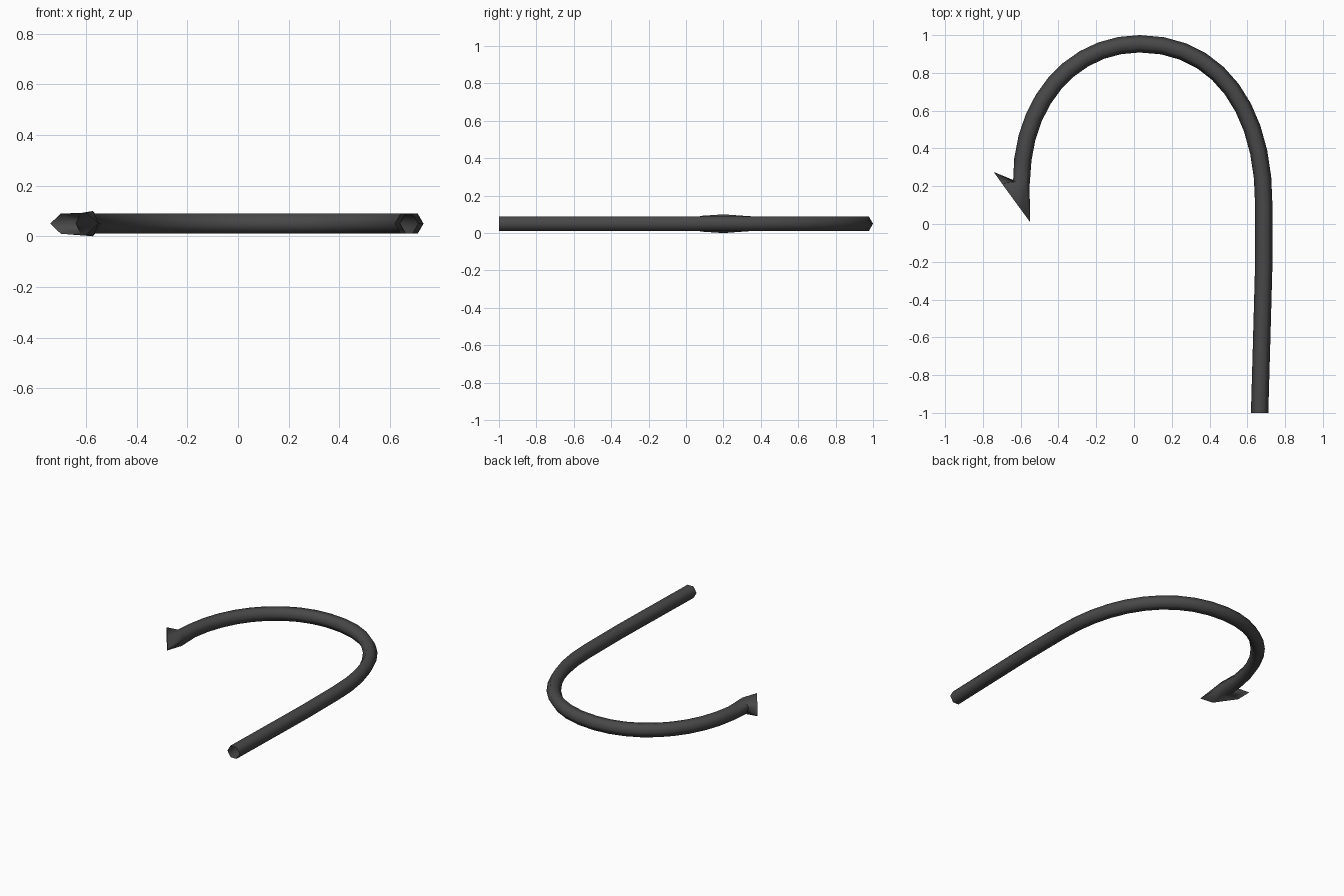
import bpy, bmesh, math
from mathutils import Vector

if "Cube" in bpy.data.objects:
    bpy.data.objects.remove(bpy.data.objects["Cube"])

R, Z = 0.046, 0.05          # tube radius and centre height


def bezier(a, b, c, d, n):
    a, b, c, d = map(Vector, (a, b, c, d))
    pts = []
    for i in range(n + 1):
        t = i / n
        s = 1 - t
        pts.append(a * s**3 + b * 3*s*s*t + c * 3*s*t*t + d * t**3)
    return pts


# Centre line: straight shank, then the round bend
path = [Vector((0.665, -1)), Vector((0.675, -0.65)), Vector((0.686, -0.25))]
path += bezier((0.687, 0.1), (0.69, 0.6), (0.45, 0.954), (0.03, 0.954), 10)
path += bezier((0.03, 0.954), (-0.33, 0.954), (-0.60, 0.64), (-0.595, 0.22), 10)[1:]

bm = bmesh.new()
rings = []
for i, p in enumerate(path[:-1]):
    d = (path[i + 1] - path[max(i - 1, 0)]).normalized()
    if i == 0:
        d = Vector((0, 1))
    side = Vector((d.y, -d.x))
    ring = []
    for k in range(6):
        a = k * math.pi / 3
        q = p + side * R * math.cos(a)
        ring.append(bm.verts.new((q.x, q.y, Z + R * math.sin(a))))
    rings.append(ring)


def barb_ring(inner, mid_in, mid_out, outer, h_in, h_out):
    # hexagon given by its in-plane corners, mirrored in z (inner side first)
    spec = [(inner, 0), (mid_in, h_in), (mid_out, h_out),
            (outer, 0), (mid_out, -h_out), (mid_in, -h_in)]
    # the bend turns half round, so the outer side stays on the +side axis
    spec = spec[3:4] + spec[2:3] + spec[1:2] + spec[0:1] + spec[5:6] + spec[4:5]
    rings.append([bm.verts.new((c[0], c[1], Z + h)) for c, h in spec])


# Barbed point: tube neck, then an open, slanted stretched end
barb_ring((-0.553, 0.20), (-0.573, 0.20), (-0.62, 0.225), (-0.64, 0.225), 0.05, 0.042)
barb_ring((-0.55, 0.01), (-0.60, 0.078), (-0.70, 0.215), (-0.742, 0.275), 0.042, 0.04)

for r0, r1 in zip(rings, rings[1:]):
    for k in range(6):
        j = (k + 1) % 6
        bm.faces.new((r0[k], r0[j], r1[j], r1[k]))
bmesh.ops.recalc_face_normals(bm, faces=bm.faces)
me = bpy.data.meshes.new("hook")
bm.to_mesh(me)
bm.free()

# Dark metal
mat = bpy.data.materials.new("dark grey metal")
mat.diffuse_color = (0.065, 0.065, 0.065, 1)
mat.use_nodes = True
mat.node_tree.nodes["Principled BSDF"].inputs["Base Color"].default_value = mat.diffuse_color
me.materials.append(mat)
hook = bpy.data.objects.new("hook", me)
bpy.context.collection.objects.link(hook)
bpy.context.view_layer.objects.active = hook
hook.select_set(True)
bpy.ops.object.shade_smooth_by_angle(angle=math.radians(65))
